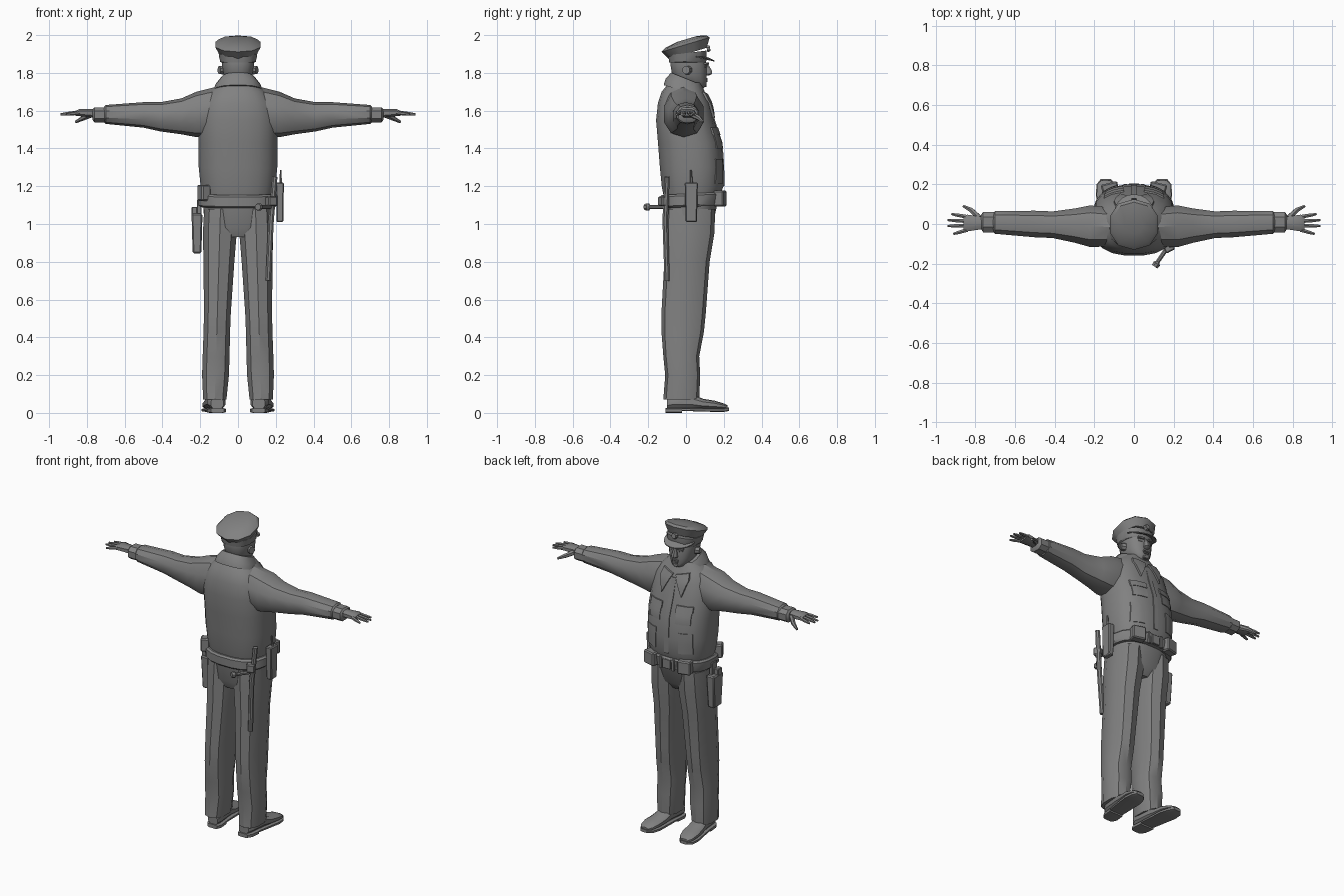
import bpy, bmesh, math
from mathutils import Vector
from mathutils.bvhtree import BVHTree

if "Cube" in bpy.data.objects:
    bpy.data.objects.remove(bpy.data.objects["Cube"])

grey = bpy.data.materials.new("plain_grey")
grey.use_nodes = True
grey.diffuse_color = (.22, .22, .22, 1)
grey.node_tree.nodes["Principled BSDF"].inputs["Base Color"].default_value = grey.diffuse_color


def finish(name, bm):
    """Turn a bmesh into a shaded, coloured object."""
    bmesh.ops.recalc_face_normals(bm, faces=bm.faces)
    mesh = bpy.data.meshes.new(name)
    bm.to_mesh(mesh)
    bm.free()
    mesh.materials.append(grey)
    ob = bpy.data.objects.new(name, mesh)
    bpy.context.collection.objects.link(ob)
    bpy.ops.object.select_all(action='DESELECT')
    ob.select_set(True)
    bpy.context.view_layer.objects.active = ob
    bpy.ops.object.shade_smooth_by_angle(angle=math.radians(35))
    return ob


def skin(name, loops):
    """Join successive point loops into a capped tube."""
    bm = bmesh.new()
    rows = [[bm.verts.new(point) for point in loop] for loop in loops]
    for lower, upper in zip(rows, rows[1:]):
        for i in range(len(lower)):
            bm.faces.new((lower[i - 1], lower[i], upper[i], upper[i - 1]))
    bm.faces.new(rows[0])
    bm.faces.new(rows[-1])
    return finish(name, bm)


def circle(sides, power=1.0):
    """Unit circle, squared off when the power is below one."""
    for k in range(sides):
        angle = math.tau * (k + .5) / sides
        yield [math.copysign(abs(w) ** power, w) for w in (math.cos(angle), math.sin(angle))]


def loft(name, rings, axis='z', sides=14, power=.8, side=1, centre=0, lean=0, tilt=(0, 0), turn=0):
    """Rings are (station, half width, low, high); tilt runs from first to last ring."""
    loops = []
    for index, (station, half, low, high) in enumerate(rings):
        slope = tilt[0] + (tilt[1] - tilt[0]) * index / (len(rings) - 1)
        loop = []
        for u, v in circle(sides, power):
            across, along = half * u, (low + high) / 2 + (high - low) / 2 * v
            middle = centre + lean * station
            if axis == 'z':
                point = Vector((middle + across, along, station + slope * along))
            elif axis == 'x':
                point = Vector((station, middle + across, along))
            else:
                point = Vector((middle + across + turn * station, station, along))
            point.x *= side
            loop.append(point)
        loops.append(loop)
    return skin(name, loops)


def rod(name, points, radii, sides=6, side=1):
    """Tapered rod through a few points."""
    points = [Vector((x * side, y, z)) for x, y, z in points]
    rot = (points[-1] - points[0]).to_track_quat('Z', 'Y')
    return skin(name, [[point + rot @ Vector((radius * u, radius * v, 0)) for u, v in circle(sides)]
                       for point, radius in zip(points, radii)])


def box(name, centre, size, turn=0, taper=1):
    """Chamfered box, narrowed at the bottom by the taper."""
    bm = bmesh.new()
    bmesh.ops.create_cube(bm, size=1)
    c, s = math.cos(turn), math.sin(turn)
    for v in bm.verts:
        narrow = taper if v.co.z < 0 else 1
        x, y, z = v.co.x * size[0] * narrow, v.co.y * size[1] * narrow, v.co.z * size[2]
        v.co = Vector((x * c - y * s, x * s + y * c, z)) + Vector(centre)
    bmesh.ops.bevel(bm, geom=bm.edges[:], offset=min(size) / 8, segments=1, affect='EDGES')
    return finish(name, bm)


# Jacket body, collar, trouser seat and belt
torso = loft("jacket_body", [
    (1.15, .19, -.12, .18), (1.2, .2, -.13, .2), (1.3, .21, -.14, .2), (1.43, .21, -.15, .19),
    (1.55, .21, -.16, .15), (1.64, .19, -.15, .13), (1.7, .15, -.13, .1), (1.75, .09, -.09, .08)], sides=20)
loft("collar", [(1.7, .13, -.12, .1), (1.73, .12, -.11, .1), (1.77, .09, -.08, .08)],
     sides=16, tilt=(-.3, -.4))
loft("trouser_seat", [(.93, .1, -.09, .1), (.98, .18, -.11, .14), (1.16, .19, -.12, .18)], sides=16)
loft("duty_belt", [(1.09, .2, -.13, .19), (1.1, .21, -.14, .19), (1.15, .21, -.14, .2), (1.16, .2, -.13, .19)],
     sides=20, tilt=(.05, .05))

# Plates laid on the jacket front
tree = BVHTree.FromObject(torso, bpy.context.evaluated_depsgraph_get())


def front_plate(name, outline, lift, side=1):
    bm = bmesh.new()
    bm.faces.new([bm.verts.new((x * side, 0, z)) for x, z in outline])
    bmesh.ops.subdivide_edges(bm, edges=bm.edges[:], cuts=3, use_grid_fill=True)
    for v in bm.verts:
        hit = tree.ray_cast(Vector((v.co.x, 1, v.co.z)), Vector((0, -1, 0)))[0]
        v.co.y = hit.y + lift if hit else lift
    back = bmesh.ops.extrude_face_region(bm, geom=bm.faces[:])["geom"]
    for v in back:
        if isinstance(v, bmesh.types.BMVert):
            v.co.y -= lift + .002
    return finish(name, bm)


def rectangle(x, z, width, height):
    return [(x + width * u / 2, z + height * v / 2) for u, v in ((-1, -1), (1, -1), (1, 1), (-1, 1))]


front_plate("jacket_placket", rectangle(0, 1.43, .03, .46), .005)

fingers = (("index", .92, .05), ("middle", .94, .02), ("ring", .94, -.01), ("little", .91, -.05))

for side, label in ((1, "left_"), (-1, "right_")):
    front_plate(label + "collar_point", [(.01, 1.68), (.09, 1.7), (.1, 1.66), (.07, 1.56)], .012, side)
    front_plate(label + "chest_pocket", rectangle(.1, 1.45, .09, .1), .005, side)
    front_plate(label + "pocket_flap", rectangle(.1, 1.49, .1, .04), .009, side)
    front_plate(label + "lower_pocket", rectangle(.12, 1.28, .08, .13), .005, side)

    # Sleeve and cuff
    loft(label + "sleeve", [
        (.1, .1, 1.46, 1.73), (.22, .11, 1.46, 1.7), (.3, .09, 1.475, 1.665), (.41, .07, 1.49, 1.645),
        (.5, .07, 1.51, 1.645), (.7, .06, 1.53, 1.63), (.71, .05, 1.54, 1.62)],
        axis='x', sides=10, power=.9, side=side, centre=-.02, lean=.04)
    loft(label + "cuff", [(.7, .055, 1.535, 1.62), (.76, .055, 1.535, 1.62), (.77, .04, 1.55, 1.61)],
         axis='x', sides=8, side=side, centre=.01)

    # Hand
    loft(label + "palm", [(.75, .03, 1.56, 1.61), (.84, .045, 1.57, 1.61), (.86, .04, 1.57, 1.6)],
         axis='x', sides=8, side=side, centre=.005)
    for index, (finger, reach, spread) in enumerate(fingers):
        root = Vector((.84, .036 - .022 * index, 1.59))
        tip = Vector((reach, spread, 1.58))
        rod(label + finger + "_finger", [root, root.lerp(tip, .6), tip], (.011, .01, .006), side=side)
    rod(label + "thumb", [(.78, .03, 1.58), (.82, .07, 1.56), (.86, .09, 1.54)],
        (.017, .013, .007), side=side)

    # Trouser leg
    loft(label + "trouser_leg", [
        (1.08, .09, -.11, .155), (.95, .093, -.115, .15), (.8, .085, -.115, .125), (.53, .074, -.13, .105),
        (.43, .073, -.13, .095), (.3, .074, -.12, .07), (.2, .074, -.11, .075), (.07, .064, -.12, .07)],
        sides=10, side=side, centre=.125, lean=-.03)

    # Shoe, sole and heel, toes turned slightly out
    foot = dict(axis='y', side=side, centre=.12, turn=.1)
    loft(label + "shoe", [(-.1, .035, .02, .08), (-.07, .05, .02, .1), (.03, .05, .02, .1), (.09, .054, .02, .075),
                          (.15, .056, .02, .065), (.2, .045, .02, .05), (.22, .025, .02, .04)], sides=10, **foot)
    loft(label + "sole", [(-.02, .05, .01, .025), (.15, .06, .005, .025), (.2, .05, .005, .025),
                          (.228, .025, .01, .03)], sides=8, power=.5, **foot)
    loft(label + "heel", [(-.108, .035, 0, .025), (-.08, .05, 0, .025), (-.02, .05, 0, .025)],
         sides=8, power=.4, **foot)

    # Ear, brow, eye and front belt pouch
    rod(label + "ear", [(.075, .01, 1.815), (.1, 0, 1.815)], (.025, .022), sides=8, side=side)
    box(label + "brow", (side * .034, .106, 1.85), (.044, .02, .012), -side / 4)
    box(label + "eye", (side * .034, .1, 1.833), (.026, .014, .01), -side / 4)
    box(label + "belt_pouch", (side * .12, .18, 1.135), (.085, .055, .085), -side / 4)
    box(label + "belt_keeper", (side * .045, .195, 1.13), (.018, .014, .075))

# Head and face
loft("neck", [(1.66, .07, -.07, .06), (1.8, .07, -.07, .06)])
loft("head", [(1.72, .03, .03, .095), (1.73, .045, 0, .106), (1.755, .064, -.05, .11),
              (1.785, .077, -.074, .11), (1.85, .087, -.085, .11), (1.89, .085, -.08, .1)], sides=16)
loft("nose", [(1.785, .014, .09, .12), (1.795, .02, .09, .14), (1.81, .016, .09, .14), (1.85, .01, .09, .115)],
     sides=8)
box("upper_lip", (0, .106, 1.768), (.044, .018, .009))
box("lower_lip", (0, .105, 1.757), (.036, .018, .009))
box("chin", (0, .098, 1.735), (.034, .022, .022))

# Peaked cap
loft("cap_band", [(1.855, .09, -.085, .105), (1.86, .096, -.09, .11), (1.905, .104, -.096, .11)],
     sides=16, tilt=(0, .12))
loft("cap_crown", [(1.9, .1, -.09, .11), (1.95, .126, -.13, .125), (1.965, .11, -.11, .11), (1.978, .05, -.05, .06)],
     sides=10, power=.9, tilt=(.3, .3))
arc = [math.pi * k / 10 for k in range(11)]
outer = [Vector((.1 * math.cos(a), .055 + .095 * math.sin(a), 1.882 - .022 * math.sin(a))) for a in arc]
inner = [Vector((.085 * math.cos(a), .05 + .05 * math.sin(a), 1.884)) for a in reversed(arc)]
skin("cap_visor", [[p + Vector((0, 0, rise)) for p in outer + inner] for rise in (0, .006)])
rod("cap_badge", [(0, .11, 1.927), (0, .128, 1.93)], (.02, .016), sides=8)

# Belt equipment
box("buckle", (0, .196, 1.13), (.055, .014, .06))
box("rear_pouch", (-.18, -.075, 1.165), (.055, .06, .085), turn=.5)
rod("baton_shaft", [(.195, -.1, 1.25), (.175, -.11, 1.02), (.16, -.1, .7)], (.015, .016, .015), sides=8)
rod("baton_handle", [(.178, -.105, 1.09), (.12, -.19, 1.09), (.115, -.2, 1.09), (.104, -.215, 1.09)],
    (.012, .011, .02, .018), sides=8)
box("baton_ring", (.175, -.118, 1.12), (.05, .045, .05), turn=.5)
box("radio", (.222, .028, 1.115), (.042, .07, .21), taper=.85)
rod("radio_antenna", [(.226, .03, 1.2), (.226, .025, 1.285)], (.008, .005))
box("holster", (-.217, .015, .95), (.058, .1, .21), taper=.8)
box("holster_strap", (-.205, .015, 1.08), (.022, .05, .1))
box("pistol_grip", (-.23, 0, 1.06), (.03, .045, .06))
